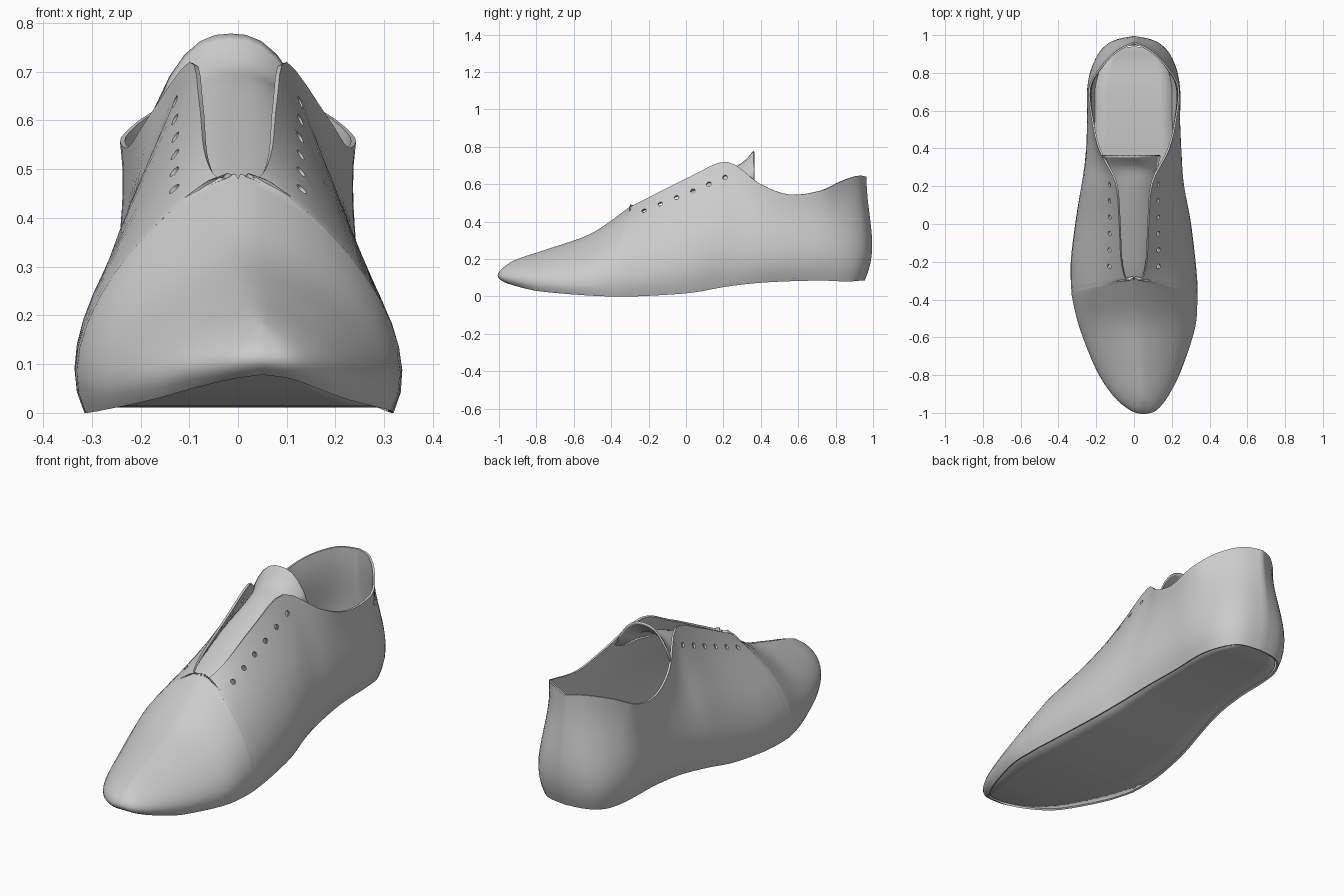
import bpy, bmesh, math
from mathutils import Vector

cube = bpy.data.objects.get("Cube")
if cube:
    bpy.data.objects.remove(cube)

grey = bpy.data.materials.new("light_grey")
grey.use_nodes = True
COLOUR = (0.6, 0.6, 0.6, 1)
grey.diffuse_color = COLOUR
grey.node_tree.nodes["Principled BSDF"].inputs["Base Color"].default_value = COLOUR


def clamp(v):
    return max(0.0, min(1.0, v))


def smooth(v):
    v = clamp(v)
    return v * v * (3 - 2 * v)


def spline(rows, steps):
    """Resample key rows with a Catmull-Rom curve; yields (station, values)."""
    out = []
    last = len(rows) - 1
    for i in range(last):
        p = [rows[max(0, min(last, i + k))] for k in (-1, 0, 1, 2)]
        for s in range(steps):
            t = s / steps
            out.append((i + t, [
                0.5 * (2 * b + (c - a) * t + (2 * a - 5 * b + 4 * c - d) * t * t
                       + (3 * b - a - 3 * c + d) * t ** 3)
                for a, b, c, d in zip(*p)]))
    out.append((last, list(rows[last])))
    return out


def grid_object(name, grids, thickness):
    """Skin grids of points, weld the seams and give the sheet a thickness."""
    bm = bmesh.new()
    for grid in grids:
        v = [[bm.verts.new(p) for p in row] for row in grid]
        for r0, r1 in zip(v, v[1:]):
            for j in range(len(r0) - 1):
                bm.faces.new((r0[j], r1[j], r1[j + 1], r0[j + 1]))
    bmesh.ops.remove_doubles(bm, verts=bm.verts, dist=0.0008)
    mesh = bpy.data.meshes.new(name)
    bm.to_mesh(mesh)
    bm.free()
    mesh.materials.append(grey)
    obj = bpy.data.objects.new(name, mesh)
    bpy.context.collection.objects.link(obj)
    solid = obj.modifiers.new("thickness", "SOLIDIFY")
    solid.thickness = thickness
    solid.offset = -1
    return obj


def activate(obj):
    bpy.ops.object.select_all(action="DESELECT")
    obj.select_set(True)
    bpy.context.view_layer.objects.active = obj


# Stations from heel to toe:
# sole edge (right x, left x, y, z), then top edge (half width, y, z)
KEYS = [
    (0, 0, .955, .085, 0, .965, .64),
    (.11, .11, .935, .085, .09, .92, .645),
    (.18, .18, .86, .08, .18, .83, .615),
    (.22, .215, .72, .085, .24, .72, .565),
    (.23, .225, .52, .08, .225, .55, .545),
    (.245, .24, .36, .07, .185, .39, .605),
    (.275, .26, .2, .05, .1, .22, .72),
    (.305, .295, .03, .02, .08, .02, .64),
    (.332, .322, -.17, .005, .07, -.18, .54),
    (.335, .335, -.3, 0, .05, -.28, .49),
    (.333, .338, -.35, 0, .025, -.297, .481),
    (.328, .338, -.4, 0, 0, -.3, .48),
    (.29, .325, -.55, .007, 0, -.5, .34),
    (.2, .25, -.77, .026, 0, -.72, .26),
    (.11, .18, -.9, .05, 0, -.86, .215),
    (.015, .115, -.975, .07, 0, -.925, .19),
    (-.05, .05, -.99, .078, 0, -.95, .175),
]
STATIONS = spline(KEYS, 4)
ACROSS = 12


def side_curve(s, key, side):
    """Bezier from the tucked sole edge up to the top edge at one station."""
    xr, xl, yb, zb, xt, yt, zt = key
    shift = 0.05 * clamp((-0.3 - yt) / 0.65)
    low = Vector((xl if side > 0 else -xr, yb, zb))
    top = Vector((shift + side * max(0, xt), yt, zt))
    core = Vector((0.05 * clamp(-yb), max(-0.8, min(0.7, yb)), zb))
    out = (low - core).normalized()
    heel = clamp((yb - 0.6) / 0.3)
    bulge = 0.065 + 0.02 * heel
    rise = zt - zb
    spread = 0.5 * clamp((s - 4) / 2)
    drop = 0.4 - 0.35 * smooth((s - 5) / 6)
    flare = 0.03 * max(0, 1 - abs(s - 3) / 2)
    c1 = low + out * bulge + Vector((0, 0, 0.33 * rise))
    c2 = top + (low - top) * spread - out * flare
    # The vamp falls away towards the toe in front of the throat
    c2.z = zt - drop * rise - 0.6 * smooth((s - 7) / 4) * max(0, yt - c2.y)
    low = low - out * 0.02 * (1 - heel)
    pts = []
    for j in range(ACROSS + 1):
        t = j / ACROSS
        u = 1 - t
        pts.append(low * u ** 3 + c1 * 3 * u * u * t + c2 * 3 * u * t * t + top * t ** 3)
    return pts


# Upper: two sides welded along the heel, toe and vamp centre line
right = [side_curve(s, k, -1) for s, k in STATIONS]
left = [side_curve(s, k, 1) for s, k in reversed(STATIONS)]
upper = grid_object("upper", [right, left], 0.01)

# Lace holes punched through both sides of the throat
bm = bmesh.new()
for side in (-1, 1):
    for i in range(6):
        y = -0.22 + 0.086 * i
        place = Vector((side * (0.115 + 0.002 * i), y, 0.45 + 0.43 * (y + 0.22)))
        axis = Vector((side, -0.3, 0.6))
        turn = axis.to_track_quat("Z", "Y").to_matrix().to_4x4()
        turn.translation = place
        bmesh.ops.create_cone(bm, cap_ends=True, segments=10, radius1=0.013,
                              radius2=0.013, depth=0.12, matrix=turn)
mesh = bpy.data.meshes.new("lace_hole_cutter")
bm.to_mesh(mesh)
bm.free()
cutter = bpy.data.objects.new("lace_hole_cutter", mesh)
bpy.context.collection.objects.link(cutter)
cutter.hide_render = True
punch = upper.modifiers.new("lace_holes", "BOOLEAN")
punch.operation = "DIFFERENCE"
punch.solver = "EXACT"
punch.object = cutter
activate(upper)
for mod in list(upper.modifiers):
    bpy.ops.object.modifier_apply(modifier=mod.name)
bpy.data.objects.remove(cutter)

# Sole: thin sheet just inside the lower rim
rows = []
for s, (xr, xl, yb, zb, *rest) in STATIONS:
    rows.append([Vector(((-xr + (xl + xr) * j / 6) * 0.94, yb * 0.985, zb + 0.02))
                 for j in range(7)])
sole = grid_object("sole", [rows], 0.008)

# Tongue: arched strip (y, centre x, centre z, half width, drop at the sides)
TONGUE = [(-.4, 0, .365, .06, .02), (-.28, 0, .455, .08, .025), (0, 0, .58, .1, .03),
          (.2, 0, .665, .12, .07), (.3, -.01, .705, .13, .1),
          (.365, -.015, .773, .15, .15)]
strip = []
for s, (y, x, z, w, d) in spline(TONGUE, 4):
    strip.append([Vector((x + w * a, y, z - d * abs(a) ** 2.5))
                  for a in (j / 5 - 1 for j in range(11))])
tongue = grid_object("tongue", [strip], 0.008)

for obj in (upper, sole, tongue):
    activate(obj)
    bpy.ops.object.shade_smooth_by_angle(angle=math.radians(60))
